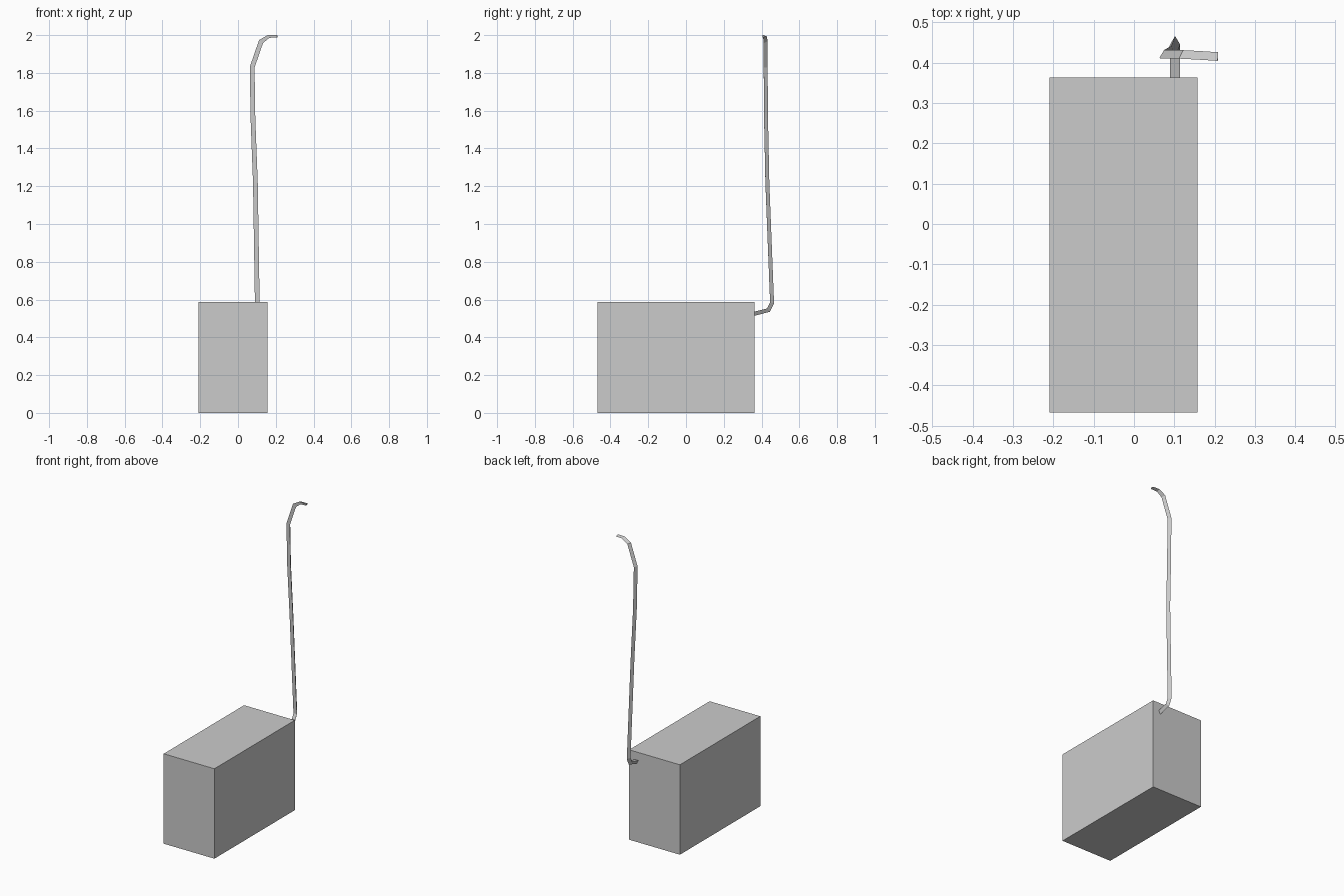
import bpy, bmesh
from mathutils import Vector

if "Cube" in bpy.data.objects:
    bpy.data.objects.remove(bpy.data.objects["Cube"])


def make_object(name, bm):
    bmesh.ops.recalc_face_normals(bm, faces=bm.faces)
    mesh = bpy.data.meshes.new(name)
    bm.to_mesh(mesh)
    bm.free()
    obj = bpy.data.objects.new(name, mesh)
    bpy.context.collection.objects.link(obj)
    return obj


def box(name, lo, hi):
    bm = bmesh.new()
    bmesh.ops.create_cube(bm, size=1)
    lo, hi = Vector(lo), Vector(hi)
    for v in bm.verts:
        v.co = (lo + hi) / 2 + v.co * (hi - lo)
    return make_object(name, bm)


def mitred_sweep(name, path, section, flatten):
    """Slide the section along the path, cutting it at each mitre plane."""
    pts = [Vector(p) for p in path]
    dirs = [(b - a).normalized() for a, b in zip(pts, pts[1:])]
    ring = [pts[0] + Vector(s) for s in section]
    rings = [ring]
    for i, d in enumerate(dirs):
        end = pts[i + 1]
        normal = d + dirs[min(i + 1, len(dirs) - 1)]
        ring = [p + d * ((end - p).dot(normal) / d.dot(normal)) for p in ring]
        rings.append(ring)
    # thin the last rings vertically
    for i, s in flatten.items():
        rings[i] = [Vector((p.x, p.y, pts[i].z + (p.z - pts[i].z) * s)) for p in rings[i]]
    bm = bmesh.new()
    loops = [[bm.verts.new(p) for p in r] for r in rings]
    n = len(section)
    for a, b in zip(loops, loops[1:]):
        for k in range(n):
            j = (k + 1) % n
            bm.faces.new((a[k], a[j], b[j], b[k]))
    bm.faces.new(loops[0])
    bm.faces.new(loops[-1])
    return make_object(name, bm)


# Main block
box("body", (-0.21, -0.468, 0), (0.157, 0.363, 0.588))

# Three-sided bent rod rising from the back of the block, hooked at the top
rod_path = [
    (0.102, 0.355, 0.527), (0.102, 0.434, 0.547), (0.102, 0.452, 0.583),
    (0.092, 0.427, 1.22), (0.079, 0.420, 1.56), (0.075, 0.418, 1.83),
    (0.122, 0.417, 1.966), (0.162, 0.415, 1.993), (0.208, 0.412, 1.994),
]
triangle = [(-0.0125, 0, 0.007), (0.0125, 0, 0.007), (0, 0, -0.0145)]
mitred_sweep("bent_rod", rod_path, triangle, {-2: 0.6, -1: 0.45})
